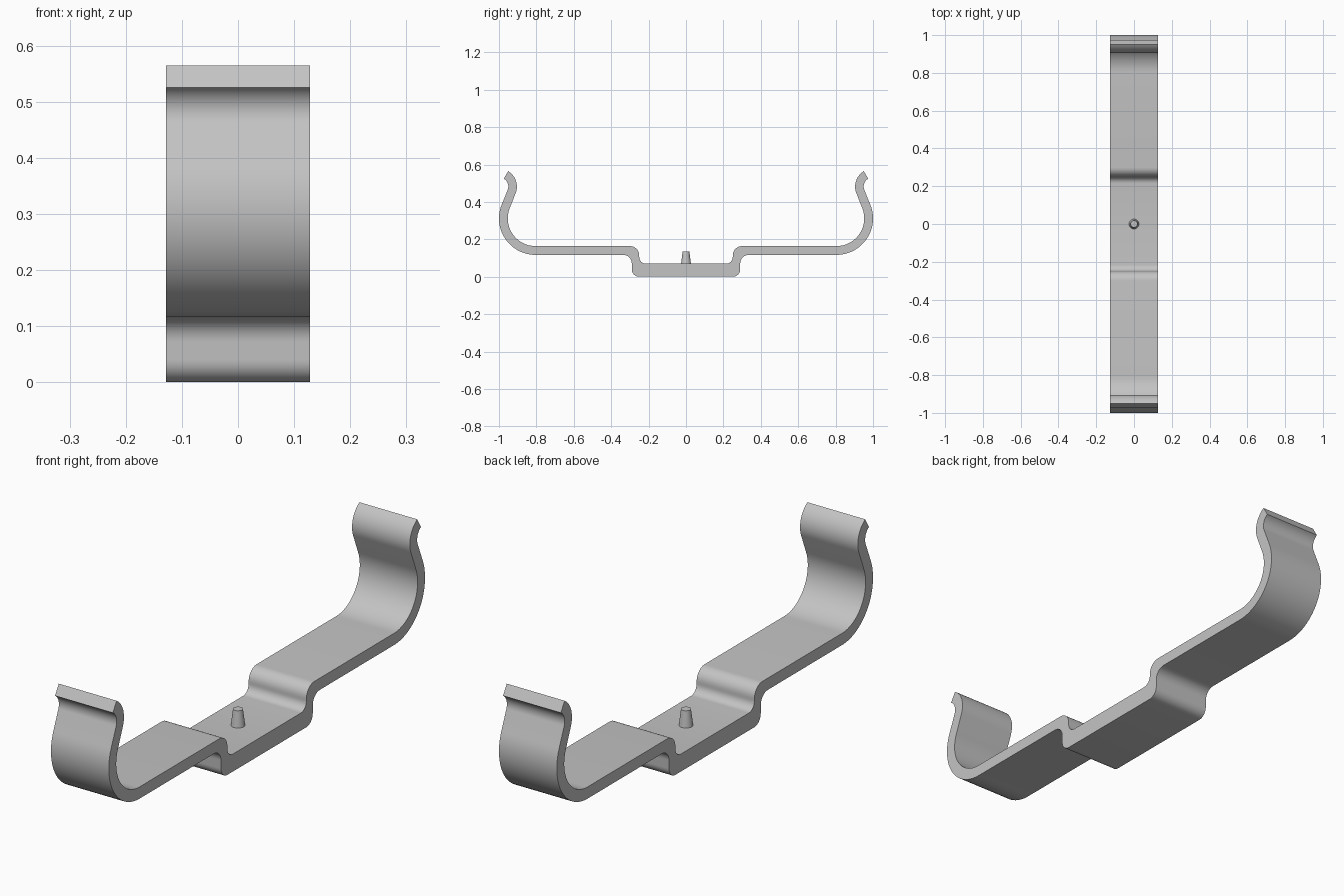
import bpy, bmesh, math
from mathutils import Vector

cube = bpy.data.objects.get("Cube")
if cube:
    bpy.data.objects.remove(cube)

grey = bpy.data.materials.new("plain_grey")
grey.use_nodes = True
colour = (0.55, 0.55, 0.55, 1)
grey.diffuse_color = colour
grey.node_tree.nodes["Principled BSDF"].inputs["Base Color"].default_value = colour


def arc(centre, radius, start, end, steps=8):
    """Points (y, z) along an arc, angles in degrees."""
    points = []
    for i in range(steps + 1):
        a = math.radians(start + (end - start) * i / steps)
        points.append((centre[0] + radius * math.cos(a), centre[1] + radius * math.sin(a)))
    return points


def crossing_angle(c1, r1, c2, r2):
    """Angle at which the hook arc leaves to meet the lip arc tangentially."""
    d = Vector(c2) - Vector(c1)
    return math.degrees(math.atan2(d.y, d.x) - math.acos(min(1, (r1 + r2) / d.length)))


def finish(bm, name):
    bmesh.ops.recalc_face_normals(bm, faces=bm.faces)
    mesh = bpy.data.meshes.new(name)
    bm.to_mesh(mesh)
    bm.free()
    mesh.materials.append(grey)
    obj = bpy.data.objects.new(name, mesh)
    bpy.context.collection.objects.link(obj)
    bpy.ops.object.select_all(action='DESELECT')
    obj.select_set(True)
    bpy.context.view_layer.objects.active = obj
    bpy.ops.object.shade_smooth_by_angle(angle=math.radians(30))
    return obj


# Clip strip: half profile, mirrored and extruded across the width
hook, lip = (0.805, 0.312), (1.0, 0.482)
hook_out, hook_in, lip_out, lip_in = 0.195, 0.148, 0.05, 0.096
lip_end = 121
leave_out = crossing_angle(hook, hook_out, lip, lip_out)
leave_in = crossing_angle(hook, hook_in, lip, lip_in)

half = arc((0.25, 0.04), 0.04, -90, 0)                        # base corner
half += arc((0.335, 0.072), 0.045, 180, 90)                   # step underside
half += arc(hook, hook_out, -90, leave_out, 24)               # hook outside
half += arc(lip, lip_out, leave_out + 180, lip_end, 12)       # lip outside
half += arc(lip, lip_in, lip_end, leave_in + 180, 12)         # lip inside
half += arc(hook, hook_in, leave_in, -90, 24)                 # hook inside
half += arc((0.30, 0.114), 0.05, 90, 180)                     # step shoulder
half += arc((0.215, 0.105), 0.035, 0, -90)                    # base fillet
outline = half + [(-y, z) for y, z in reversed(half)]

width = 0.256
bm = bmesh.new()
face = bm.faces.new([bm.verts.new((-width / 2, y, z)) for y, z in outline])
extruded = bmesh.ops.extrude_face_region(bm, geom=[face], use_keep_orig=True)
moved = [v for v in extruded["geom"] if isinstance(v, bmesh.types.BMVert)]
bmesh.ops.translate(bm, verts=moved, vec=(width, 0, 0))
finish(bm, "clip_strip")

# Tapered locating pin on the base
bm = bmesh.new()
bmesh.ops.create_cone(bm, cap_ends=True, segments=32, radius1=0.027, radius2=0.018, depth=0.07)
bmesh.ops.translate(bm, verts=bm.verts, vec=(0, 0, 0.1))
finish(bm, "locating_pin")
